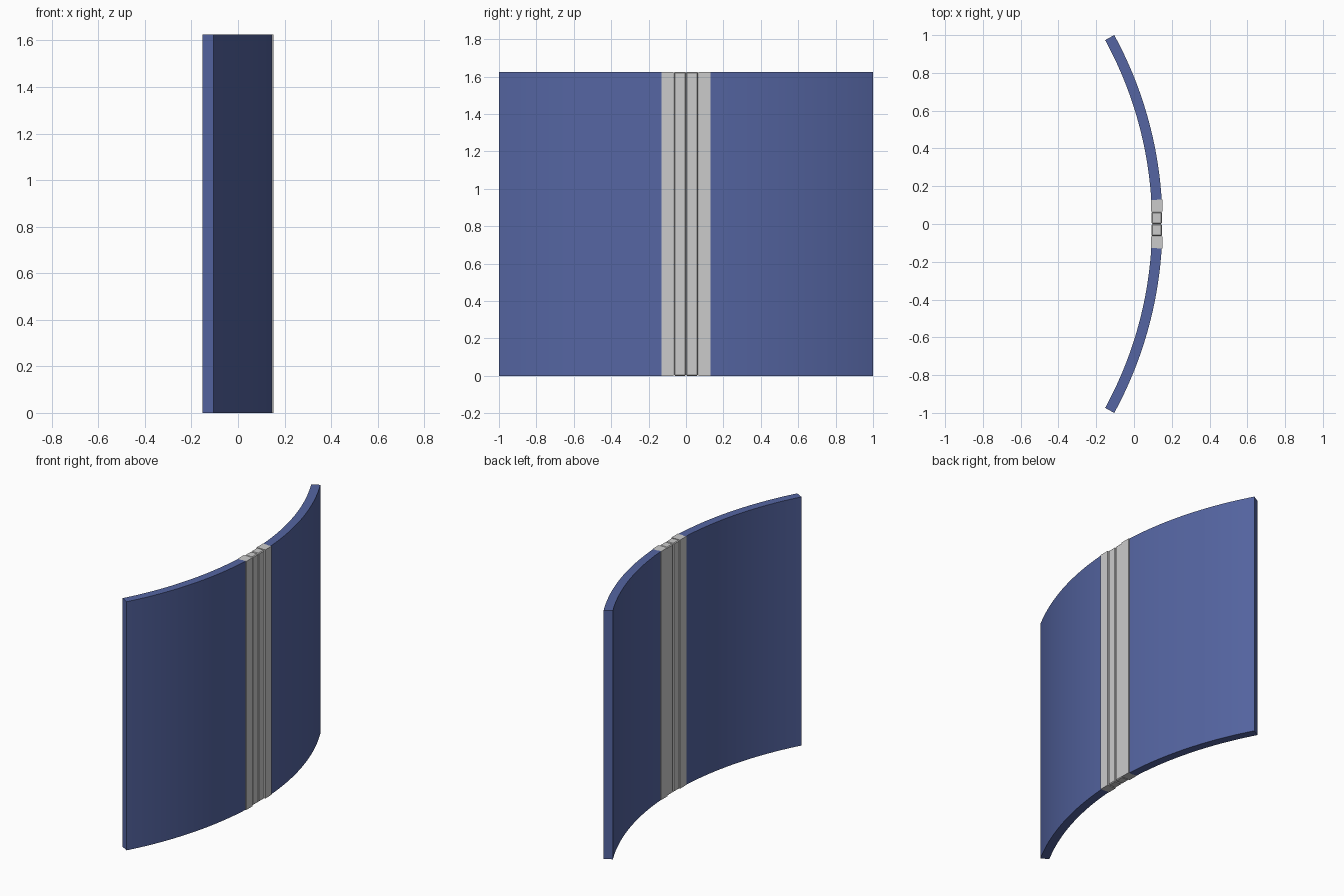
import bpy, bmesh, math

if "Cube" in bpy.data.objects:
    bpy.data.objects.remove(bpy.data.objects["Cube"])

H = 1.625                 # height
R, T = 2.088, 0.055       # outer radius, wall thickness
CX = 0.1505 - R           # arc centre on x
A_END = math.asin(1.0 / R)
A_START = math.asin(0.13 / R)

blue = bpy.data.materials.new("blue")
blue.diffuse_color = (0.09, 0.13, 0.36, 1)
blue.use_nodes = True
blue.node_tree.nodes["Principled BSDF"].inputs["Base Color"].default_value = blue.diffuse_color


def extrude(name, outline, mat=None):
    bm = bmesh.new()
    face = bm.faces.new([bm.verts.new((x, y, 0)) for x, y in outline])
    ext = bmesh.ops.extrude_face_region(bm, geom=[face])
    verts = [v for v in ext["geom"] if isinstance(v, bmesh.types.BMVert)]
    bmesh.ops.translate(bm, verts=verts, vec=(0, 0, H))
    bmesh.ops.recalc_face_normals(bm, faces=bm.faces)
    me = bpy.data.meshes.new(name)
    bm.to_mesh(me)
    bm.free()
    ob = bpy.data.objects.new(name, me)
    bpy.context.collection.objects.link(ob)
    if mat:
        me.materials.append(mat)
    return ob


def box(y0, y1, x0, x1, s):
    return [(x0, s * y0), (x1, s * y0), (x1, s * y1), (x0, s * y1)]


def arc(r, s, n=24):
    angles = [A_START + (A_END - A_START) * i / n for i in range(n + 1)]
    return [(CX + r * math.cos(a), s * r * math.sin(a)) for a in angles]


for side, s in (("left", -1), ("right", 1)):
    # Curved blue wall
    wall = extrude("curved_wall_" + side, arc(R, s) + arc(R - T, s)[::-1], blue)
    bpy.ops.object.select_all(action='DESELECT')
    wall.select_set(True)
    bpy.context.view_layer.objects.active = wall
    bpy.ops.object.shade_smooth_by_angle(angle=math.radians(30))

    # Grey door frame post
    extrude("door_post_" + side, box(0.066, 0.131, 0.089, 0.1515, s))

    # Sliding door leaf with chamfered edges
    leaf = extrude("door_leaf_" + side, box(0.001, 0.064, 0.092, 0.148, s))
    bev = leaf.modifiers.new("chamfer", 'BEVEL')
    bev.width = 0.005
    bev.segments = 1
